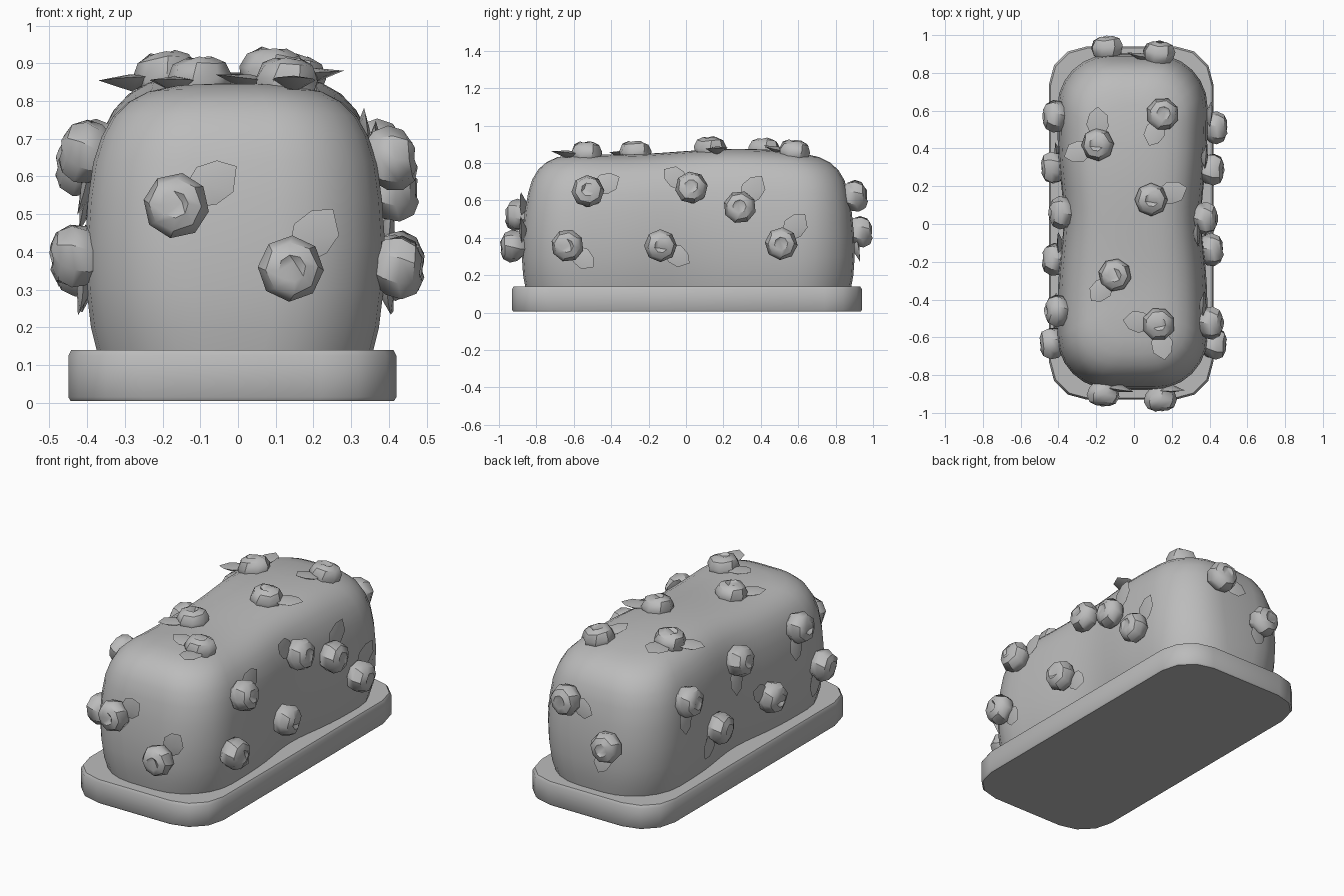
import bpy, bmesh, math
from mathutils import Vector, Matrix
from mathutils.bvhtree import BVHTree

if "Cube" in bpy.data.objects:
    bpy.data.objects.remove(bpy.data.objects["Cube"])

grey = bpy.data.materials.new("plain grey")
grey.diffuse_color = (0.5, 0.5, 0.5, 1)
grey.use_nodes = True
grey.node_tree.nodes["Principled BSDF"].inputs["Base Color"].default_value = grey.diffuse_color


def finish(bm, name, angle):
    bmesh.ops.recalc_face_normals(bm, faces=bm.faces)
    me = bpy.data.meshes.new(name)
    bm.to_mesh(me)
    bm.free()
    me.materials.append(grey)
    ob = bpy.data.objects.new(name, me)
    bpy.context.collection.objects.link(ob)
    bpy.ops.object.select_all(action='DESELECT')
    ob.select_set(True)
    bpy.context.view_layer.objects.active = ob
    bpy.ops.object.shade_smooth_by_angle(angle=math.radians(angle))
    return ob


def loft(bm, rings):
    """Skin closed rings of points and cap both ends."""
    vs = [[bm.verts.new(p) for p in ring] for ring in rings]
    n = len(vs[0])
    for a, b in zip(vs, vs[1:]):
        for i in range(n):
            bm.faces.new((a[i], a[(i + 1) % n], b[(i + 1) % n], b[i]))
    bm.faces.new(vs[0][::-1])
    bm.faces.new(vs[-1])


def rounded_rect(hx, hy, r, z, cx=0, cy=0, seg=6, side=0):
    """Rounded rectangle ring, long sides split into extra points."""
    pts = []
    for k, (sx, sy) in enumerate(((1, 1), (-1, 1), (-1, -1), (1, -1))):
        for i in range(seg + 1):
            a = math.pi / 2 * (k + i / seg)
            pts.append(Vector((cx + sx * (hx - r) + r * math.cos(a),
                               cy + sy * (hy - r) + r * math.sin(a), z)))
        if side and k in (1, 3):
            y0 = pts[-1].y
            for i in range(1, side):
                pts.append(Vector((pts[-1].x, y0 + (2 * cy - 2 * y0) * i / side, z)))
    return pts


# base slab with rounded corners
bm = bmesh.new()
loft(bm, [rounded_rect(0.435 - d, 0.935 - d, 0.20, z, -0.015, 0.005, 3)
          for z, d in ((0.005, 0.006), (0.015, 0), (0.125, 0), (0.14, 0.008))])
finish(bm, "base", 40)

# rounded body: height, half width, half length, corner radius
LEVELS = ((0.12, .362, .868, .29), (0.20, .382, .883, .29), (0.30, .394, .89, .29),
          (0.42, .398, .886, .28), (0.54, .390, .874, .27), (0.64, .376, .856, .26),
          (0.71, .354, .835, .25), (0.765, .324, .802, .23), (0.805, .285, .758, .21),
          (0.833, .235, .70, .18), (0.85, .17, .62, .14), (0.858, .09, .50, .08),
          (0.86, .02, .42, .02))


def shape_body(p):
    """Pinched waist, tighter near the base, and a gently rolling top."""
    depth = 0.075 + 0.06 * max(0, 1 - p.z / 0.5)
    waist = 1 - depth * math.exp(-((p.y - 0.02) / 0.25) ** 2)
    roll = 0.016 * math.sin(p.y * 4.5 + 0.3) * min(1, max(0, (p.z - 0.4) / 0.4))
    roll *= math.exp(-(p.y / 0.7) ** 4)
    return Vector((p.x * waist - 0.008, p.y + 0.012, p.z + roll))


bm = bmesh.new()
loft(bm, [[shape_body(p) for p in rounded_rect(hx, hy, r, z, seg=6, side=14)]
          for z, hx, hy, r in LEVELS])
bmesh.ops.triangulate(bm, faces=[f for f in bm.faces if len(f.verts) > 4])
bmesh.ops.recalc_face_normals(bm, faces=bm.faces)
tree = BVHTree.FromBMesh(bm)
finish(bm, "body", 60)

# bud outline: radius, height above the surface
BUD = ((0.05, -0.035), (0.08, 0.0), (0.088, 0.04), (0.070, 0.077), (0.036, 0.092))


def add_leaf(bm, m, d, size):
    """Thick pointed leaf lying along direction d."""
    side = Vector((-d.y, d.x, 0))
    up = Vector((0, 0, 1))
    outline = ((0.03, 0.025, 0.01), (0.10, 0.058, 0.015), (0.155, 0.042, 0.02),
               (0.19, 0.0, 0.022), (0.145, -0.052, 0.02), (0.09, -0.054, 0.015),
               (0.03, -0.025, 0.01))
    rim = [bm.verts.new(m @ (d * a * size + side * b * size + up * c))
           for a, b, c in outline]
    top = bm.verts.new(m @ (d * 0.10 * size + up * 0.026))
    low = bm.verts.new(m @ (d * 0.10 * size - up * 0.02))
    for i in range(len(rim)):
        j = (i + 1) % len(rim)
        bm.faces.new((rim[i], rim[j], top))
        bm.faces.new((rim[j], rim[i], low))


def flower(name, origin, ray, leaves, lift=0.0):
    """Bud set on the body where the ray lands, with leaves (world offsets)."""
    loc, nor, _, _ = tree.ray_cast(Vector(origin), Vector(ray))
    nor = (nor * 0.7 - Vector(ray) * 0.5).normalized()
    ref = Vector((0, 1, 0)) if abs(nor.z) > 0.8 else Vector((0, 0, 1))
    xa = ref.cross(nor).normalized()
    rot = Matrix((xa, nor.cross(xa), nor)).transposed()
    m = Matrix.Translation(loc) @ rot.to_4x4()
    bm = bmesh.new()
    n = 8
    turn = sum(origin) * 7
    loft(bm, [[m @ Vector((r * math.cos(a), r * math.sin(a),
                           h + lift + 0.004 * math.sin(3 * a)))
               for a in [turn + 2 * math.pi * i / n + k * 0.12 for i in range(n)]]
              for k, (r, h) in enumerate(BUD)])
    # folded petal slit: off-centre dimple in the bud's tip
    bm.faces.ensure_lookup_table()
    tip = bm.faces[-1]
    off = Vector((math.cos(turn), math.sin(turn), 0)) * 0.02
    dimple = bmesh.ops.poke(bm, faces=[tip])["verts"][0]
    dimple.co = m @ (off + Vector((0, 0, 0.078 + lift)))
    for leaf in leaves:
        d = rot.transposed() @ Vector(leaf)
        d.z = 0
        add_leaf(bm, m, d.normalized(), Vector(leaf).length / 0.18)
    finish(bm, name, 40)


# front and back: x, z, leaf offset (x, z)
for x, z, lx, lz, up in ((-.16, .52, .15, .10, .01), (.135, .355, .11, .15, .025)):
    flower("front_flower", (x, -3, z), (0, 1, 0), [(lx, 0, lz)], up)
for x, z, lx, lz in ((-.14, .43, .05, -.15), (.13, .62, -.16, -.04)):
    flower("back_flower", (x, 3, z), (0, -1, 0), [(lx, 0, lz)], 0.005)

# right side: y, z, leaf offset (y, z)
for y, z, ly, lz in ((-.525, .64, .16, .08), (.03, .66, -.14, .10), (.29, .56, .11, .16),
                     (-.63, .36, .13, -.11), (-.14, .36, .15, -.09), (.51, .37, .12, .15)):
    flower("right_flower", (3, y, z), (-1, 0, 0), [(0, ly, lz)], 0.012)

# left side
for y, z, ly, lz in ((.57, .63, .03, -.17), (.30, .38, .12, -.13), (.06, .66, .05, -.17),
                     (-.19, .37, .14, .08), (-.46, .66, .06, -.16), (-.63, .39, .08, -.15)):
    flower("left_flower", (-3, y, z), (1, 0, 0), [(0, ly, lz)], 0.003)

# top: x, y, leaf offsets (x, y)
for x, y, leaves in ((-.19, .42, ((0, .19), (-.17, -.06))), (.15, .58, ((-.07, -.16),)),
                     (.09, .13, ((.18, .06),)), (-.10, -.27, ((-.12, -.13),)),
                     (.13, -.53, ((-.18, .02), (.03, -.18)))):
    flower("top_flower", (x, y, 3), (0, 0, -1), [(a, b, 0) for a, b in leaves], -0.022)
